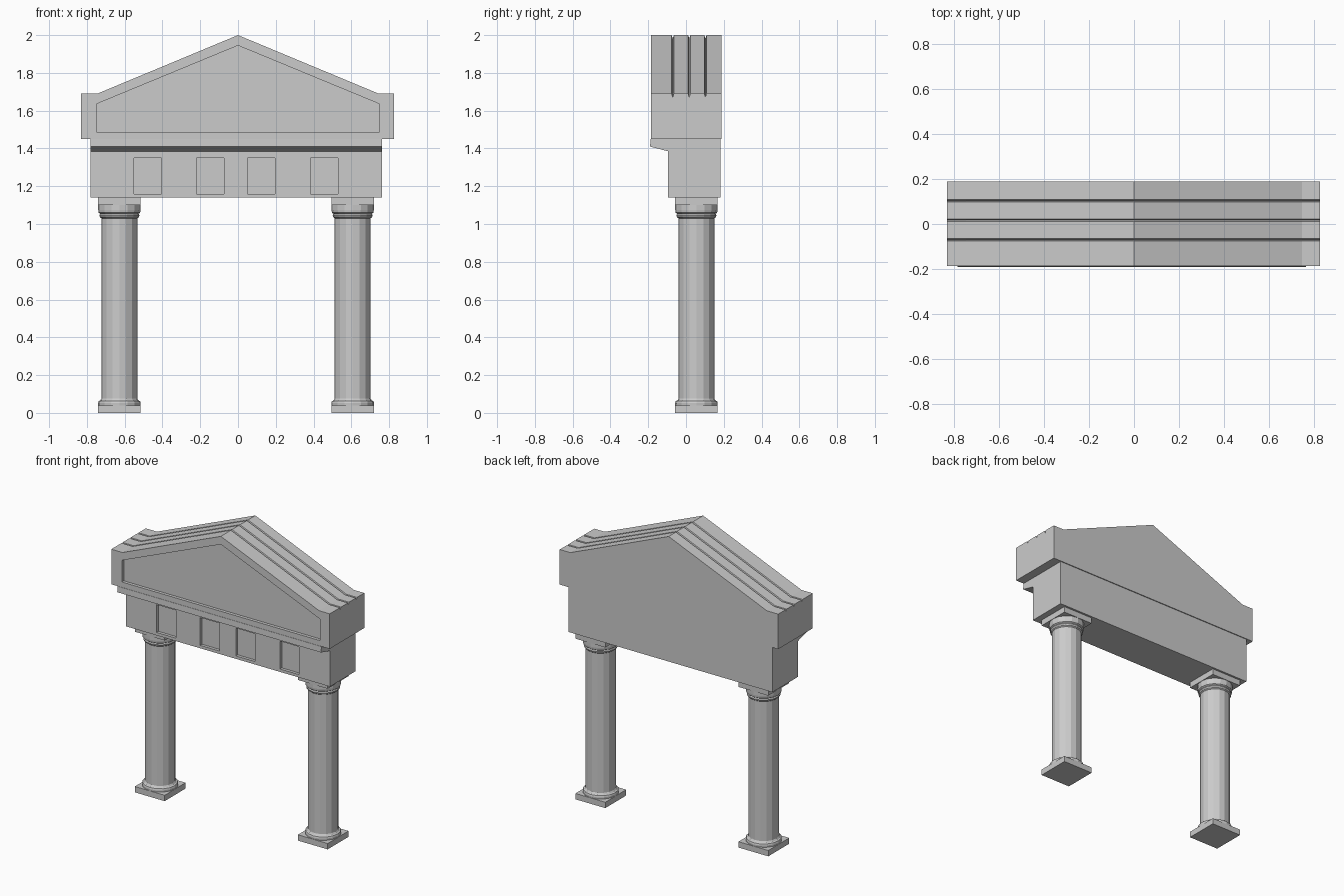
import bpy, bmesh, math

if "Cube" in bpy.data.objects:
    bpy.data.objects.remove(bpy.data.objects["Cube"])


def finish(bm, name):
    bmesh.ops.remove_doubles(bm, verts=bm.verts, dist=1e-5)
    bmesh.ops.recalc_face_normals(bm, faces=bm.faces)
    me = bpy.data.meshes.new(name)
    bm.to_mesh(me)
    bm.free()
    ob = bpy.data.objects.new(name, me)
    bpy.context.collection.objects.link(ob)
    return ob


def loft(rings):
    """Closed skin through rings of equal point count, capped at both ends."""
    bm = bmesh.new()
    vs = [[bm.verts.new(p) for p in r] for r in rings]
    n = len(rings[0])
    for a, b in zip(vs, vs[1:]):
        for i in range(n):
            j = (i + 1) % n
            bm.faces.new((a[i], a[j], b[j], b[i]))
    bm.faces.new(vs[0])
    bm.faces.new(vs[-1][::-1])
    return bm


# Pediment: gable outline swept front to back, with a sunken front and roof grooves
def gable(y, drop=0.0):
    base = [(-0.83, 1.45), (0.825, 1.45)]
    top = [(0.825, 1.69), (0.745, 1.69), (0, 2.0), (-0.745, 1.69), (-0.83, 1.69)]
    return [(x, y, z) for x, z in base] + [(x, y, z - drop) for x, z in top]


def tympanum(y):
    pts = [(-0.75, 1.487), (0.75, 1.487), (0.75, 1.635), (0.75, 1.635),
           (0, 1.945), (-0.75, 1.635), (-0.75, 1.635)]
    return [(x, y, z) for x, z in pts]


rings = [tympanum(-0.165), tympanum(-0.186), gable(-0.186)]
for g in (-0.07, 0.017, 0.103):
    rings += [gable(g - 0.006), gable(g, 0.018), gable(g + 0.006)]
rings.append(gable(0.188))
finish(loft(rings), "pediment")

# Entablature: side profile swept along x, with four sunken panels
panels = [(-0.55, -0.405), (-0.22, -0.075), (0.05, 0.195), (0.385, 0.53)]
profile = [(0.182, 1.14), (0.182, 1.45), (-0.188, 1.45), (-0.19, 1.41),
           (-0.095, 1.385), (-0.095, 1.35), (-0.095, 1.16), (-0.095, 1.14)]
xs = [-0.782] + [x for p in panels for x in p] + [0.763]
bm = loft([[(x, y, z) for y, z in profile] for x in xs])
bm.normal_update()
sunk = []
for f in bm.faces:
    c = f.calc_center_median()
    if abs(c.y + 0.095) < 1e-4 and 1.2 < c.z < 1.3 and any(a < c.x < b for a, b in panels):
        sunk.append(f)
new = bmesh.ops.extrude_discrete_faces(bm, faces=sunk)["faces"]
bmesh.ops.translate(bm, vec=(0, 0.02, 0), verts=list({v for f in new for v in f.verts}))
finish(bm, "entablature")

# Columns: turned 16-sided shaft with base ring and capital, square slabs at both ends
turned = [(0.112, 0.04), (0.113, 0.052), (0.110, 0.062), (0.101, 0.066), (0.095, 0.075),
          (0.095, 1.03), (0.103, 1.036), (0.106, 1.046), (0.102, 1.054),
          (0.110, 1.060), (0.112, 1.075), (0.112, 1.10)]


def column(side, cx, cy=0.055):
    def ring(r, z):
        return [(cx + r * math.cos(math.tau * i / 16), cy + r * math.sin(math.tau * i / 16), z)
                for i in range(16)]

    def square(z, h=0.113):
        return [(cx + a * h, cy + b * h, z) for a, b in ((-1, -1), (1, -1), (1, 1), (-1, 1))]

    finish(loft([ring(r, z) for r, z in turned]), side + "_column")
    finish(loft([square(0), square(0.04)]), side + "_plinth")
    finish(loft([square(1.10), square(1.14)]), side + "_abacus")


column("left", -0.628)
column("right", 0.607)
